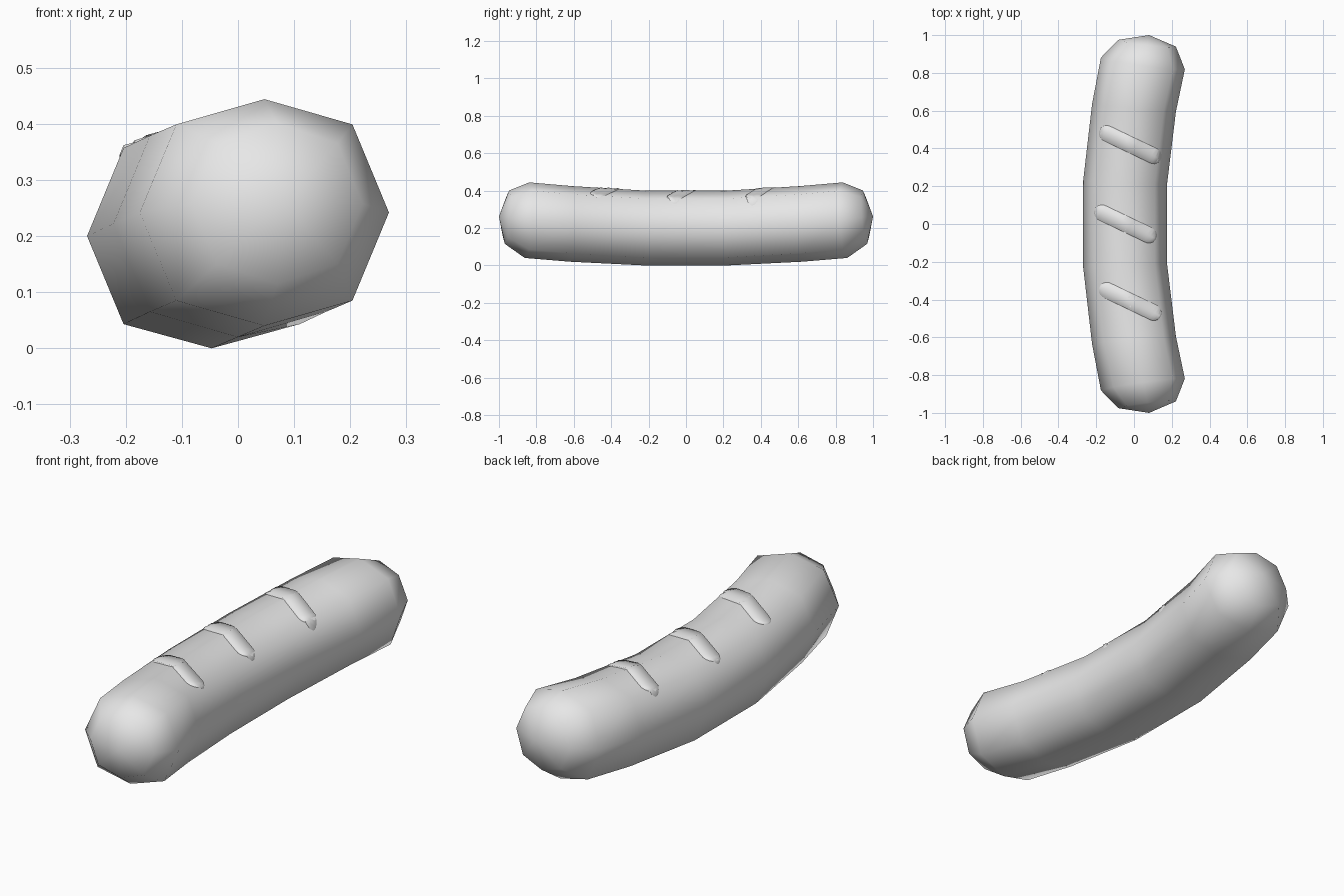
import bpy, bmesh, math
from mathutils import Vector
from mathutils.bvhtree import BVHTree

cube = bpy.data.objects.get("Cube")
if cube:
    bpy.data.objects.remove(cube, do_unlink=True)

SIDES = 8
GREY = (0.8, 0.8, 0.8, 1)
mat = bpy.data.materials.new("plain grey")
mat.use_nodes = True
mat.diffuse_color = GREY
mat.node_tree.nodes["Principled BSDF"].inputs["Base Color"].default_value = GREY


def make_object(name, bm):
    bmesh.ops.recalc_face_normals(bm, faces=bm.faces)
    for f in bm.faces:
        f.smooth = True
    mesh = bpy.data.meshes.new(name)
    bm.to_mesh(mesh)
    mesh.materials.append(mat)
    obj = bpy.data.objects.new(name, mesh)
    bpy.context.collection.objects.link(obj)
    return obj


# Half of the curved spine: centre x, y, z, radius, flattened height, tilt x, tilt z
HALF = [
    (-0.047, 0.22, 0.20, 0.222, 0.20, 0.04, 0.01),
    (0.0, 0.615, 0.222, 0.222, 0.202, 0.09, 0.03),
    (0.047, 0.85, 0.242, 0.222, 0.202, 0.14, 0.06),
    (0.07, 0.957, 0.258, 0.152, 0.143, 0.12, 0.08),
]


def ring(bm, station, side):
    cx, cy, cz, r, height, tilt_x, tilt_z = station
    verts = []
    for k in range(SIDES):
        a = math.tau * k / SIDES
        dx = r * math.cos(a)
        dz = max(-height, min(height, r * math.sin(a)))
        verts.append(bm.verts.new((cx + dx, side * (cy - tilt_x * dx - tilt_z * dz), cz + dz)))
    return verts


# Sausage body: mirrored rings bridged, with a pole at each end
bm = bmesh.new()
rings = [ring(bm, s, -1) for s in reversed(HALF)] + [ring(bm, s, 1) for s in HALF]
for a, b in zip(rings, rings[1:]):
    for k in range(SIDES):
        n = (k + 1) % SIDES
        bm.faces.new((a[k], a[n], b[n], b[k]))
for side, end in ((-1, rings[0]), (1, rings[-1])):
    pole = bm.verts.new((0.08, side, 0.262))
    for k in range(SIDES):
        bm.faces.new((end[k], end[(k + 1) % SIDES], pole))
bmesh.ops.recalc_face_normals(bm, faces=bm.faces)
surface = BVHTree.FromBMesh(bm)
make_object("sausage_body", bm)
bm.free()


# Slanted score marks: thin rounded strips that hug the top of the body
def score_mark(name, cx, cy):
    along = Vector((0.25, -0.12)).normalized()
    across = Vector((-along.y, along.x))
    half_len, half_wid, steps = 0.18, 0.043, 20
    straight = half_len - half_wid
    bm = bmesh.new()
    rows = []
    for i in range(steps + 1):
        u = -half_len * math.cos(math.pi * i / steps)
        over = max(0, abs(u) - straight)
        w = max(0.008, math.sqrt(max(0, half_wid ** 2 - over ** 2)))
        row = []
        for j in (-1, -0.92, 0, 0.92, 1):
            p = Vector((cx, cy)) + along * u + across * (w * j)
            hit = surface.ray_cast(Vector((p.x, p.y, 1)), Vector((0, 0, -1)))[0]
            rim = abs(j) == 1 or i in (0, steps)
            row.append(bm.verts.new((p.x, p.y, hit.z + (-0.002 if rim else 0.005))))
        rows.append(row)
    for a, b in zip(rows, rows[1:]):
        for j in range(4):
            bm.faces.new((a[j], b[j], b[j + 1], a[j + 1]))
    make_object(name, bm)
    bm.free()


for name, x, y in (("front_score_mark", -0.02, -0.41),
                   ("middle_score_mark", -0.045, 0.0),
                   ("back_score_mark", -0.02, 0.42)):
    score_mark(name, x, y)
